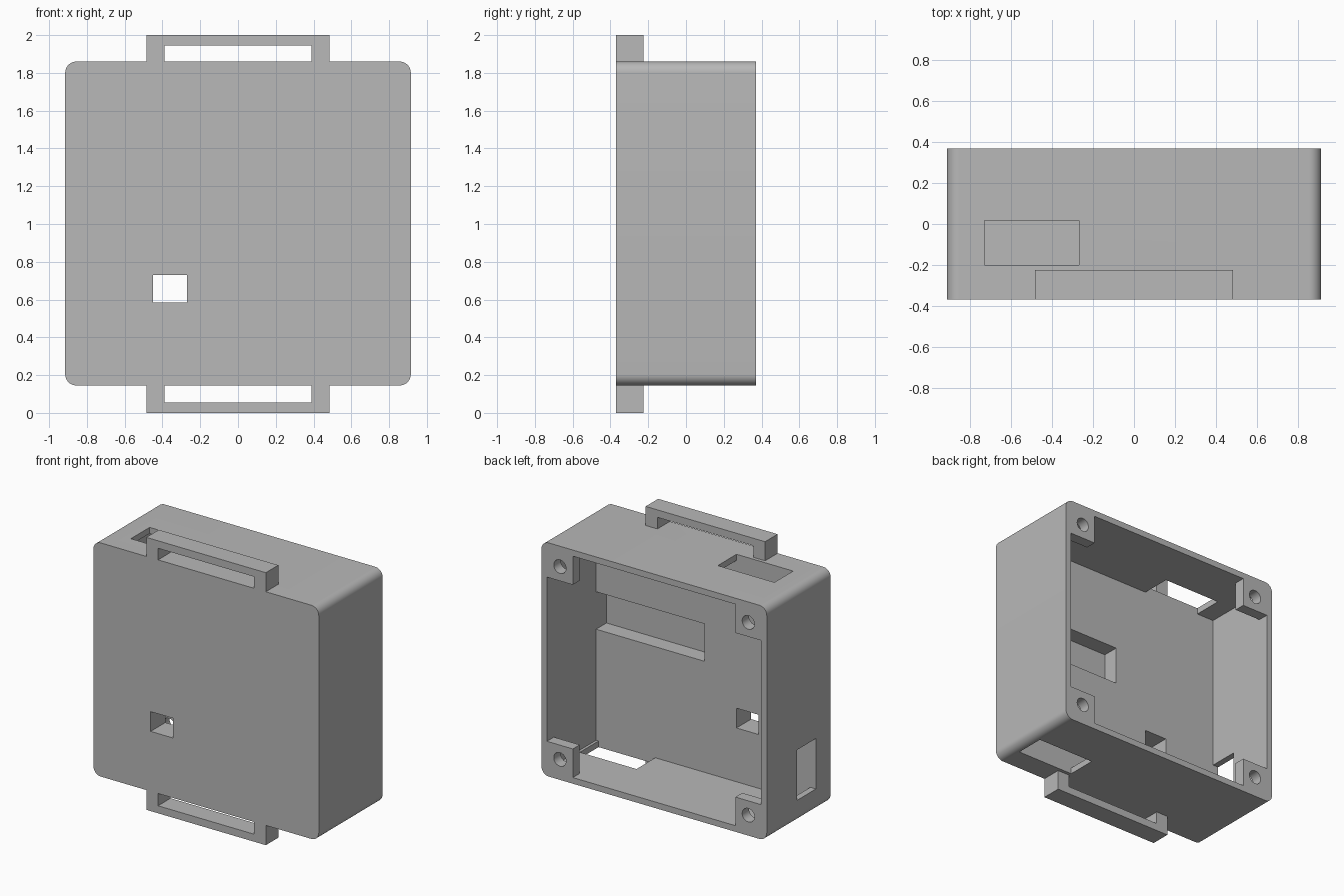
import bpy, bmesh, math

cube = bpy.data.objects.get("Cube")
if cube:
    bpy.data.objects.remove(cube, do_unlink=True)

grey = bpy.data.materials.new("matte grey")
grey.use_nodes = True
grey.diffuse_color = (0.48, 0.48, 0.48, 1)
grey.node_tree.nodes["Principled BSDF"].inputs["Base Color"].default_value = grey.diffuse_color

HALF_W, HALF_D = 0.915, 0.37
LOW, HIGH, MID = 0.145, 1.86, 1.0
WALL, RADIUS = 0.045, 0.06
FLOOR = -0.2            # inner face of the thick front plate
POST = 0.21             # corner screw post width
POST_BACK = 0.29        # where the posts begin


def prism(name, outline, y0, y1):
    """Extrude an x-z outline from y0 to y1."""
    bm = bmesh.new()
    face = bm.faces.new([bm.verts.new((x, y0, z)) for x, z in outline])
    new = bmesh.ops.extrude_face_region(bm, geom=[face])["geom"]
    verts = [v for v in new if isinstance(v, bmesh.types.BMVert)]
    bmesh.ops.translate(bm, verts=verts, vec=(0, y1 - y0, 0))
    bmesh.ops.recalc_face_normals(bm, faces=bm.faces)
    mesh = bpy.data.meshes.new(name)
    bm.to_mesh(mesh)
    bm.free()
    mesh.materials.append(grey)
    obj = bpy.data.objects.new(name, mesh)
    bpy.context.collection.objects.link(obj)
    return obj


def block(name, x0, x1, y0, y1, z0, z1):
    return prism(name, [(x0, z0), (x1, z0), (x1, z1), (x0, z1)], y0, y1)


def arc(cx, cz, r, start, sweep, steps):
    return [(cx + r * math.cos(start + sweep * i / steps),
             cz + r * math.sin(start + sweep * i / steps)) for i in range(steps + 1)]


def cut(target, cutter):
    """Subtract the cutter and discard it."""
    mod = target.modifiers.new("cut", "BOOLEAN")
    mod.operation = "DIFFERENCE"
    mod.solver = "EXACT"
    mod.object = cutter
    bpy.ops.object.select_all(action="DESELECT")
    bpy.context.view_layer.objects.active = target
    target.select_set(True)
    bpy.ops.object.modifier_apply(modifier=mod.name)
    bpy.data.objects.remove(cutter, do_unlink=True)


# Rounded case body
cx = HALF_W - RADIUS
corners = [(cx, HIGH - RADIUS), (-cx, HIGH - RADIUS), (-cx, LOW + RADIUS), (cx, LOW + RADIUS)]
outline = []
for i, (x, z) in enumerate(corners):
    outline += arc(x, z, RADIUS, i * math.pi / 2, math.pi / 2, 10)
body = prism("case_body", outline, -HALF_D, HALF_D)

# Main cavity, then a cross-shaped mouth that leaves the corner posts
ix, z0, z1 = HALF_W - WALL, LOW + WALL, HIGH - WALL
cut(body, block("cavity", -ix, ix, FLOOR, POST_BACK, z0, z1))
cut(body, block("mouth_tall", -ix + POST, ix - POST, 0.2, 0.5, z0, z1))
cut(body, block("mouth_wide", -ix, ix, 0.2, 0.5, z0 + POST, z1 - POST))

# Screw holes through the posts
for sx in (-1, 1):
    for z in (z0 + POST / 2, z1 - POST / 2):
        circle = arc(sx * (ix - POST / 2), z, 0.05, 0, math.tau, 24)[:-1]
        cut(body, prism("screw_hole", circle, 0.2, 0.5))

# Openings in the top, bottom, side and front, and the pocket in the front plate
cut(body, block("top_opening", -0.73, -0.27, FLOOR, 0.017, 1.7, 1.95))
cut(body, block("bottom_opening", 0.39, 0.85, FLOOR, 0.017, 0.05, 0.3))
cut(body, block("side_opening", -1.1, -0.8, FLOOR, 0.017, 0.31, 0.68))
cut(body, block("front_window", -0.45, -0.27, -0.5, -0.1, 0.585, 0.73))
cut(body, block("plate_pocket", -0.01, ix, -0.32, -0.1, 1.005, 1.28))

# Strap loops above and below
OUT, INN, BAR = 0.485, 0.39, 0.055
for name, root, tip in (("top_strap_loop", HIGH, 2.0), ("bottom_strap_loop", LOW, 0.0)):
    inner = tip - math.copysign(BAR, tip - MID)
    loop = [(-OUT, root), (-OUT, tip), (OUT, tip), (OUT, root),
            (INN, root), (INN, inner), (-INN, inner), (-INN, root)]
    prism(name, loop, -HALF_D, -0.225)

# Smooth only the rounded corners and hole walls
bpy.ops.object.select_all(action="DESELECT")
bpy.context.view_layer.objects.active = body
body.select_set(True)
bpy.ops.object.shade_smooth_by_angle(angle=math.radians(30))
